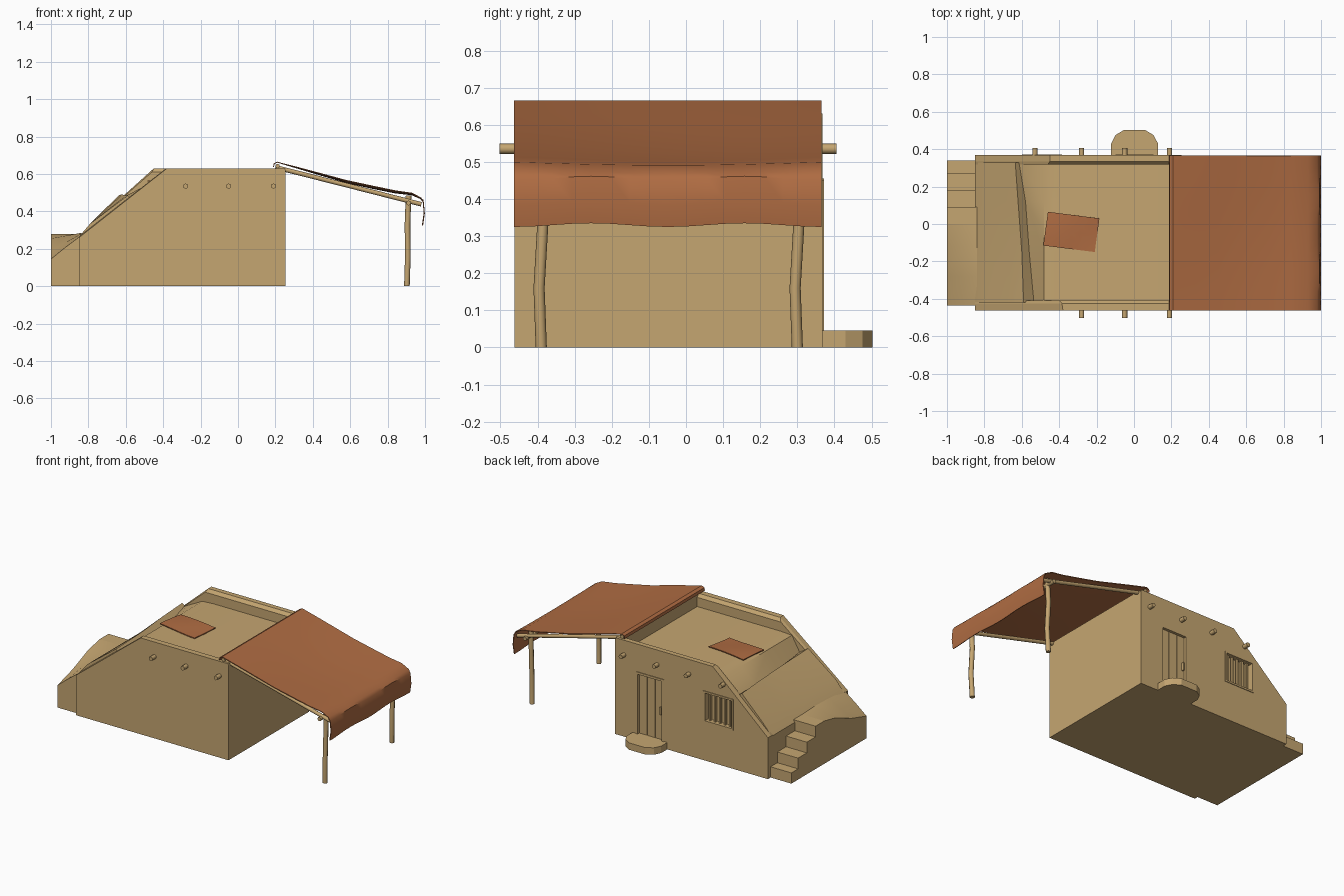
import bpy, bmesh, math
from mathutils import Vector

if "Cube" in bpy.data.objects:
    bpy.data.objects.remove(bpy.data.objects["Cube"])


def material(name, col):
    m = bpy.data.materials.new(name)
    m.diffuse_color = (*col, 1)
    m.use_nodes = True
    m.node_tree.nodes["Principled BSDF"].inputs["Base Color"].default_value = m.diffuse_color
    return m


CLAY = material("sand clay", (0.56, 0.38, 0.165))
RUST = material("rust cloth", (0.43, 0.15, 0.055))


def make(name, verts, faces, mat=CLAY, smooth=None, bevel=0):
    me = bpy.data.meshes.new(name)
    me.from_pydata(verts, [], faces)
    bm = bmesh.new()
    bm.from_mesh(me)
    bmesh.ops.recalc_face_normals(bm, faces=bm.faces)
    bm.to_mesh(me)
    bm.free()
    ob = bpy.data.objects.new(name, me)
    bpy.context.collection.objects.link(ob)
    me.materials.append(mat)
    bpy.ops.object.select_all(action='DESELECT')
    bpy.context.view_layer.objects.active = ob
    ob.select_set(True)
    if bevel:
        mod = ob.modifiers.new("bevel", 'BEVEL')
        mod.width = bevel
        mod.segments = 1
        bpy.ops.object.modifier_apply(modifier=mod.name)
    if smooth:
        bpy.ops.object.shade_smooth_by_angle(angle=math.radians(smooth))
    return ob


def loft(name, rings, **kw):
    """Skin closed rings of equal point count and cap both ends."""
    n = len(rings[0])
    verts = [p for r in rings for p in r]
    faces = [(k * n + i, k * n + (i + 1) % n, (k + 1) * n + (i + 1) % n, (k + 1) * n + i)
             for k in range(len(rings) - 1) for i in range(n)]
    faces += [tuple(range(n)), tuple(range(len(verts) - n, len(verts)))]
    return make(name, verts, faces, **kw)


def prism_y(name, prof, y0, y1, **kw):
    return loft(name, [[(x, y, z) for x, z in prof] for y in (y0, y1)], **kw)


def box(name, x0, x1, y0, y1, z0, z1, **kw):
    return prism_y(name, [(x0, z0), (x1, z0), (x1, z1), (x0, z1)], y0, y1, **kw)


def pole(name, pts, r, sides=8):
    """Round stick through a few points, slightly crooked if they are."""
    pts = [Vector(p) for p in pts]
    q = (pts[-1] - pts[0]).to_track_quat('Z', 'Y')
    rings = [[p + q @ Vector((r * math.cos(a), r * math.sin(a), 0))
              for a in (2 * math.pi * i / sides for i in range(sides))] for p in pts]
    return loft(name, rings, smooth=50)


def cut(ob, x0, x1, y0, y1, z0, z1):
    c = box("cutter", x0, x1, y0, y1, z0, z1)
    c.hide_render = True
    bpy.context.view_layer.objects.active = ob
    mod = ob.modifiers.new("cut", 'BOOLEAN')
    mod.operation, mod.object, mod.solver = 'DIFFERENCE', c, 'EXACT'
    bpy.ops.object.modifier_apply(modifier=mod.name)
    bpy.data.objects.remove(c)


# --- house core: roof floor, broken left edge and slope, varying across y ---
def core_ring(y, ridge, gap, rz, dip):
    prof = [(-.85, 0), (.25, 0), (.25, .55), (-.40, .55), (-.48, .545), (gap, dip),
            (ridge, rz), (-.79, .335), (-.85, .265)]
    return [(x, y, z) for x, z in prof]


loft("house_core", [core_ring(-.42, -.59, -.535, .485, .45), core_ring(-.15, -.60, -.56, .485, .44),
                    core_ring(.12, -.62, -.58, .49, .45), core_ring(.33, -.635, -.615, .488, .475)],
     smooth=35)

# --- side walls with parapets ---
loft("front_wall", [[(x, y, z) for x, z in p] for y, p in (
    (-.462, [(-.85, 0), (.255, 0), (.255, .62), (.25, .63), (-.38, .63), (-.85, .26)]),
    (-.425, [(-.85, 0), (.255, 0), (.255, .62), (.25, .63), (-.385, .63), (-.85, .265)]),
    (-.408, [(-.85, 0), (.255, 0), (.255, .605), (.25, .61), (-.40, .61), (-.85, .265)]))])
back = loft("back_wall", [[(x, y, z) for x, z in p] for y, p in (
    (.318, [(-.85, 0), (.255, 0), (.255, .605), (.25, .61), (-.46, .61), (-.85, .27)]),
    (.335, [(-.85, 0), (.255, 0), (.255, .62), (.25, .63), (-.45, .63), (-.85, .27)]),
    (.368, [(-.85, 0), (.255, 0), (.255, .62), (.25, .63), (-.45, .63), (-.85, .27)]))])
box("right_parapet", .205, .255, -.45, .36, 0, .63)
cut(back, -.10, .105, .342, .40, .045, .45)
cut(back, -.60, -.385, .325, .40, .25, .455)

# --- door: frame, planks, handle, threshold ---
for i in range(3):
    x = -.085 + i * .06
    box("door_plank", x, x + .056, .335, .354, .045, .435)
for x in (-.10, .09):
    box("door_jamb", x, x + .015, .338, .372, .045, .45)
box("door_lintel", -.10, .105, .338, .372, .435, .45)
box("door_handle", -.076, -.066, .35, .368, .21, .26)
outline = [(-.122, .36), (-.122, .43), (-.10, .475), (-.055, .502), (.06, .502), (.105, .475),
           (.128, .43), (.128, .36)]
loft("door_step", [[(x, y, z) for x, y in outline] for z in (0, .045)])

# --- barred window ---
for i in range(5):
    x = -.565 + i * .0365
    box("window_bar", x - .006, x + .006, .34, .354, .25, .455)
for z in (.25, .443):
    box("window_rail", -.60, -.385, .335, .372, z, z + .012)
for x in (-.60, -.397):
    box("window_jamb", x, x + .012, .335, .372, .25, .455)

# --- roof beam ends ---
for x in (-.28, -.05, .19):
    pole("front_beam", [(x, -.502, .535), (x, -.42, .535)], .014)
for x in (-.53, -.28, -.05, .19):
    pole("back_beam", [(x, .33, .535), (x, .405, .535)], .014)

# --- outside steps and the sloping mound beyond them ---
for i, (y0, y1) in enumerate(((.27, .34), (.18, .27), (.09, .18), (0, .09))):
    box("stair_step", -1, -.84, y0, y1, 0, .07 * (i + 1))
loft("mound", [[(-1, y, 0), (-.84, y, 0), (-.84, y, b), (-.92, y, m), (-1, y, a)]
               for y, a, m, b in ((0, .28, .28, .28), (-.12, .255, .27, .285),
                                  (-.28, .19, .235, .28), (-.437, .145, .21, .27))], smooth=40)


# --- cloth pieces ---
def cloth(name, nu, nv, func, thick):
    verts = [func(i / nu, j / nv) for i in range(nu + 1) for j in range(nv + 1)]
    w = nv + 1
    faces = [(i * w + j, (i + 1) * w + j, (i + 1) * w + j + 1, i * w + j + 1)
             for i in range(nu) for j in range(nv)]
    ob = make(name, verts, faces, RUST)
    mod = ob.modifiers.new("thickness", 'SOLIDIFY')
    mod.thickness, mod.offset = thick, 0
    bpy.ops.object.modifier_apply(modifier=mod.name)
    bpy.ops.object.shade_smooth_by_angle(angle=math.radians(35))
    return ob


PATH = [(.19, .638), (.193, .655), (.21, .663), (.33, .632), (.45, .60), (.58, .565), (.72, .535),
        (.84, .51), (.93, .497), (.978, .472), (.99, .455), (.996, .39), (.987, .33)]


def awning(u, v):
    i = round(u * (len(PATH) - 1))
    x, z = PATH[i]
    if 2 < i < 10:    # gentle sag between the poles
        z -= .012 * math.sin(math.pi * v) * math.sin(math.pi * (i - 2) / 8)
    if i >= 10:       # rippled hanging edge
        z += .005 * math.cos(v * 4 * math.pi + math.pi)
    return (x, -.463 + .828 * v, z)


cloth("awning", len(PATH) - 1, 16, awning, .005)


def mat_point(u, v):
    x = -.46 + .275 * u - .025 * v
    y = .065 - .035 * u - .18 * v
    return (x, y, .558 + .005 * math.sin(3 * u + 2 * v))


cloth("roof_mat", 6, 4, mat_point, .006)

# --- awning frame ---
for y in (-.39, .30):
    pole("awning_post", [(.903, y, 0), (.908, y - .006, .16), (.906, y + .004, .33), (.912, y, .485)], .015)
for y in (-.435, .338):
    pole("awning_rafter", [(.20, y, .636), (.58, y, .54), (.98, y, .438)], .012)
pole("awning_crossbar", [(.912, -.463, .445), (.908, -.05, .45), (.912, .364, .445)], .013)
pole("awning_top_bar", [(.212, -.455, .642), (.212, .358, .642)], .012)
